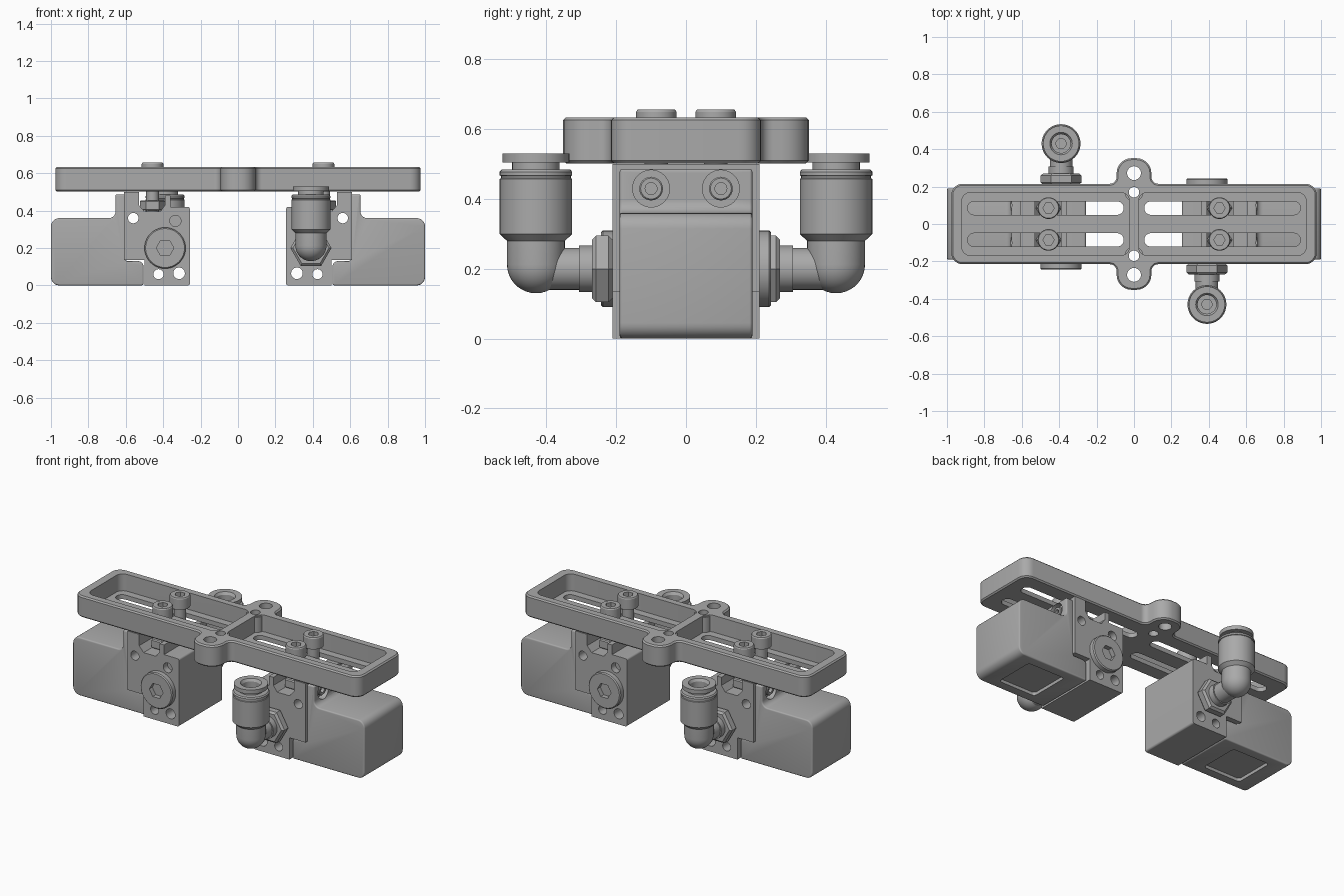
import bpy, bmesh, math
from mathutils import Vector, Matrix

if "Cube" in bpy.data.objects:
    bpy.data.objects.remove(bpy.data.objects["Cube"])

grey = bpy.data.materials.new("machined_grey")
grey.use_nodes = True
grey.diffuse_color = (0.4, 0.4, 0.4, 1)
grey.node_tree.nodes["Principled BSDF"].inputs["Base Color"].default_value = (0.4, 0.4, 0.4, 1)

AXES = {  # local z of a shape is laid along the named axis
    "z": Matrix.Identity(4),
    "y": Matrix.Rotation(math.pi / 2, 4, "X"),   # local (x, y) -> world (x, z), local z -> -y
    "x": Matrix.Rotation(math.pi / 2, 4, "Y"),
}


def finish(name, bm, axis="z", at=(0, 0, 0)):
    bmesh.ops.transform(bm, matrix=Matrix.Translation(at) @ AXES[axis], verts=bm.verts)
    bmesh.ops.recalc_face_normals(bm, faces=bm.faces)
    mesh = bpy.data.meshes.new(name)
    bm.to_mesh(mesh)
    bm.free()
    mesh.materials.append(grey)
    ob = bpy.data.objects.new(name, mesh)
    bpy.context.collection.objects.link(ob)
    return ob


def fillet(points, steps=6):
    """Round the corners of a polygon of (x, y, radius) points."""
    out = []
    for i, (x, y, r) in enumerate(points):
        p = Vector((x, y))
        if not r:
            out.append(p)
            continue
        a = (Vector(points[i - 1][:2]) - p).normalized()
        b = (Vector(points[(i + 1) % len(points)][:2]) - p).normalized()
        half = a.angle(b) / 2
        centre = p + (a + b).normalized() * r / math.sin(half)
        start = p + a * r / math.tan(half) - centre
        end = p + b * r / math.tan(half) - centre
        sweep = start.angle_signed(end)
        for k in range(steps + 1):
            t = -sweep * k / steps
            out.append(centre + Matrix.Rotation(t, 2) @ start)
    return out


def prism(name, points, lo, hi, axis="z"):
    bm = bmesh.new()
    base = bm.faces.new([bm.verts.new((p[0], p[1], lo)) for p in fillet(points)])
    top = bmesh.ops.extrude_face_region(bm, geom=[base])["geom"]
    bmesh.ops.translate(bm, vec=(0, 0, hi - lo), verts=[v for v in top if isinstance(v, bmesh.types.BMVert)])
    return finish(name, bm, axis)


def rect(x0, x1, y0, y1, r=0):
    return [(x0, y0, r), (x1, y0, r), (x1, y1, r), (x0, y1, r)]


def lathe(name, profile, at, axis="z", sides=40):
    """Revolve (radius, height) points; a start and end at radius 0 closes the solid."""
    bm = bmesh.new()
    rings = []
    for r, h in profile:
        if r == 0:
            rings.append([bm.verts.new((0, 0, h))] * sides)
        else:
            rings.append([bm.verts.new((r * math.cos(math.tau * k / sides),
                                        r * math.sin(math.tau * k / sides), h)) for k in range(sides)])
    for low, high in zip(rings, rings[1:]):
        for k in range(sides):
            n = (k + 1) % sides
            ring = list(dict.fromkeys((low[k], low[n], high[n], high[k])))
            bm.faces.new(ring)
    return finish(name, bm, axis, at)


def rod(name, r, length, at, axis="z", sides=32):
    return lathe(name, [(0, 0), (r, 0), (r, length), (0, length)], at, axis, sides)


def apply(ob, mod):
    bpy.context.view_layer.objects.active = ob
    bpy.ops.object.modifier_apply(modifier=mod.name)


def bevel(ob, width, segments=1, angle=60):
    mod = ob.modifiers.new("edge", "BEVEL")
    mod.width, mod.segments = width, segments
    mod.limit_method, mod.angle_limit = "ANGLE", math.radians(angle)
    apply(ob, mod)


def boolean(ob, tools, operation="DIFFERENCE"):
    for tool in tools:
        mod = ob.modifiers.new("cut", "BOOLEAN")
        mod.operation, mod.object, mod.solver = operation, tool, "EXACT"
        apply(ob, mod)
        bpy.data.objects.remove(tool)


# Mounting plate: outline with two ears, two trays, slots and holes
half = [(-0.977, -0.215, 0.06), (-0.095, -0.215, 0.035), (-0.09, -0.352, 0.08),
        (0.09, -0.352, 0.08), (0.095, -0.215, 0.035), (0.977, -0.215, 0.06)]
plate = prism("mounting_plate", half + [(-x, -y, r) for x, y, r in half], 0.502, 0.634)
bevel(plate, 0.008)
trays, bosses, holes = [], [], []
for s in (-1, 1):
    lo, hi = sorted((s * 0.025, s * 0.92))
    tray = prism("tray_cutter", rect(lo, hi, -0.168, 0.168, 0.045), 0.53, 0.7)
    trays.append(tray)
    bosses.append(rod("boss", 0.05, 0.115, (0, s * 0.17, 0.51)))
    holes.append(rod("pin_hole", 0.028, 0.3, (0, s * 0.17, 0.4)))
    holes.append(rod("ear_hole", 0.037, 0.3, (0, s * 0.272, 0.4)))
    lo, hi = sorted((s * 0.055, s * 0.89))
    for y in (-0.085, 0.085):
        holes.append(prism("slot", rect(lo, hi, y - 0.036, y + 0.036, 0.035), 0.4, 0.6))
boolean(plate, trays)
boolean(plate, bosses, "UNION")
boolean(plate, holes)

# One gripper unit, built on the -x side
unit = []

# Jaw block with a top groove and through holes
block = prism("jaw_block", [
    (-0.257, 0, 0.012), (-0.257, 0.42, 0.012), (-0.36, 0.42, 0), (-0.36, 0.48, 0), (-0.39, 0.48, 0),
    (-0.39, 0.43, 0), (-0.415, 0.395, 0), (-0.5, 0.395, 0), (-0.53, 0.43, 0), (-0.53, 0.5, 0),
    (-0.61, 0.5, 0), (-0.61, 0.135, 0), (-0.5, 0.135, 0), (-0.5, 0, 0)][::-1], -0.21, 0.21, "y")
boolean(block, [rod("drill", r, 0.6, (x, 0.3, z), "y", 24) for x, z, r in
                ((-0.56, 0.36, 0.028), (-0.425, 0.06, 0.027), (-0.315, 0.065, 0.031))])
boolean(block, [rod("blind_drill", 0.03, 0.06, (-0.335, -0.17, 0.345), "y", 24)])
unit.append(block)

# Rounded housing with a raised flange and a tongue under the block
housing = prism("housing", [
    (-1, 0, 0.045), (-1, 0.36, 0.045), (-0.655, 0.36, 0.035), (-0.655, 0.486, 0.008),
    (-0.6, 0.486, 0), (-0.6, 0.13, 0), (-0.505, 0.13, 0.03), (-0.505, 0, 0.012)][::-1], -0.19, 0.19, "y")
bevel(housing, 0.02, 3)
boolean(housing, [rod("counterbore", 0.053, 0.1, (-0.72, y, 0.43), "x") for y in (-0.1, 0.1)])
boolean(housing, [prism("base_recess", rect(-0.88, -0.62, -0.13, 0.13, 0.02), -0.1, 0.02)])
unit.append(housing)

# Fasteners: end screws, plate screws and clamp nuts
for y in (-0.1, 0.1):
    unit.append(lathe("end_screw", [(0, 0.02), (0.017, 0.02), (0.017, 0), (0.03, 0), (0.034, 0.004),
                                    (0.034, 0.05), (0, 0.05)], (-0.65, y, 0.43), "x", 24))
for y in (-0.085, 0.085):
    screw = lathe("plate_screw", [(0, 0.39), (0.034, 0.39), (0.034, 0.585), (0.058, 0.585), (0.058, 0.65),
                                  (0.054, 0.656), (0, 0.656)], (-0.457, y, 0))
    boolean(screw, [rod("socket", 0.03, 0.1, (-0.457, y, 0.62), "z", 6)])
    unit.append(screw)
    nut = rod("clamp_nut", 0.068, 0.055, (-0.457, y, 0.4), "z", 6)
    bevel(nut, 0.006, 1, 70)
    unit.append(nut)

# Front cap with a hexagon socket
cap = lathe("port_cap", [(0, -0.02), (0.11, -0.02), (0.11, 0.028), (0.104, 0.034), (0, 0.034)],
            (-0.39, -0.21, 0.2), "y")
boolean(cap, [rod("socket", 0.047, 0.1, (-0.39, -0.215, 0.2), "y", 6)])
unit.append(cap)

# Elbow fitting on the back
FX, FY, FZ = -0.39, 0.43, 0.2
nut = rod("fitting_nut", 0.11, 0.06, (FX, 0.27, FZ), "y", 6)
bevel(nut, 0.012, 1, 70)
unit.append(nut)
unit.append(lathe("elbow_inlet", [(0, 0), (0.06, 0), (0.06, 0.123), (0.067, 0.123), (0.067, 0.2), (0, 0.2)],
                  (FX, FY, FZ), "y"))
arc = [math.radians(a) for a in range(-90, 1, 10)]
dome = [(0 if i == 0 else 0.083 * math.cos(a), 0.213 + 0.083 * math.sin(a)) for i, a in enumerate(arc)]
unit.append(lathe("elbow", dome + [(0.083, 0.3), (0, 0.3)], (FX, FY, 0)))
unit.append(lathe("push_in_collar", [
    (0, 0.28), (0.083, 0.28), (0.104, 0.3), (0.104, 0.458), (0.1, 0.46), (0.1, 0.466), (0.104, 0.468),
    (0.104, 0.478), (0.098, 0.485), (0.068, 0.485), (0.068, 0.505), (0.096, 0.505), (0.096, 0.53),
    (0.06, 0.53), (0.05, 0.515), (0.05, 0.43), (0.027, 0.43), (0.027, 0.36), (0, 0.36)], (FX, FY, 0)))

# The second unit is the first turned half way round
for ob in unit:
    name = ob.name.split(".")[0]
    ob.name = "right_" + name
    twin = ob.copy()
    twin.name = "left_" + name
    twin.rotation_euler.z = math.pi
    bpy.context.collection.objects.link(twin)

# Smooth shading with sharp edges
bpy.ops.object.select_all(action="DESELECT")
for ob in unit + [plate]:
    ob.select_set(True)
bpy.context.view_layer.objects.active = plate
bpy.ops.object.shade_smooth_by_angle(angle=math.radians(32))
